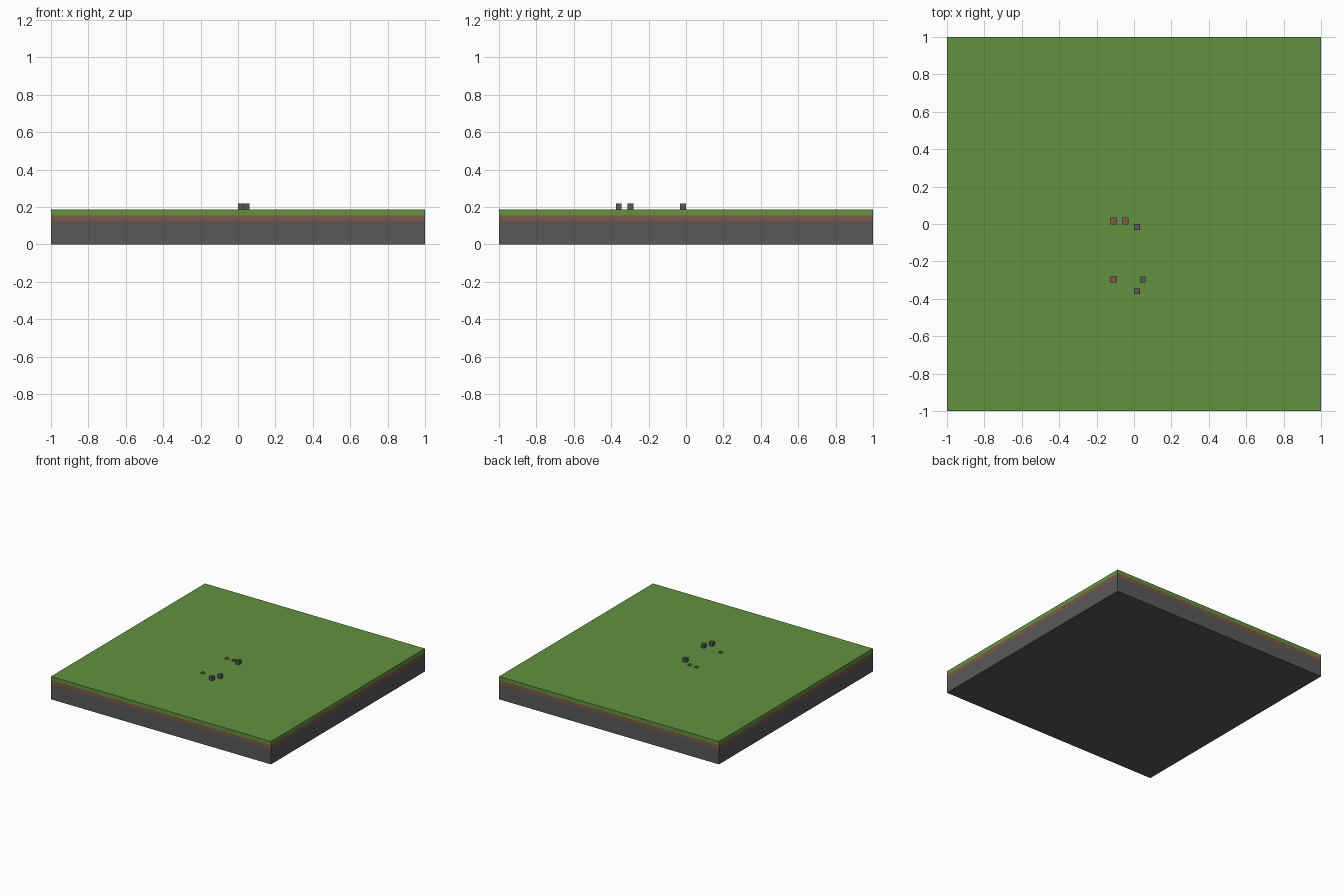
import bpy, bmesh
from mathutils import Vector

if "Cube" in bpy.data.objects:
    bpy.data.objects.remove(bpy.data.objects["Cube"])

U = 2 / 64                      # one block of the 64 x 64 ground
STONE_H, DIRT_H, TOP = 4 * U, 5 * U, 6 * U
PITS = [(-4, 0), (-2, 0), (-4, -10)]       # block cells (x, y)
PEBBLES = [(0, -1), (1, -10), (0, -12)]


def material(name, rgb):
    linear = [((c / 255 + 0.055) / 1.055) ** 2.4 for c in rgb] + [1]
    m = bpy.data.materials.new(name)
    m.use_nodes = True
    m.diffuse_color = linear
    m.node_tree.nodes["Principled BSDF"].inputs["Base Color"].default_value = linear
    return m


stone = material("stone grey", (89, 89, 89))
dirt = material("dirt brown", (123, 89, 70))
turf = material("grass green", (99, 145, 64))


def add_object(name, bm, mats):
    mesh = bpy.data.meshes.new(name)
    bm.to_mesh(mesh)
    bm.free()
    for m in mats:
        mesh.materials.append(m)
    ob = bpy.data.objects.new(name, mesh)
    bpy.context.collection.objects.link(ob)
    return ob


# Ground slab: top sheet cut along the pit edges
bm = bmesh.new()
bmesh.ops.create_grid(bm, x_segments=1, y_segments=1, size=1)
bmesh.ops.translate(bm, verts=bm.verts, vec=(0, 0, TOP))
for axis in (0, 1):
    for line in sorted({p[axis] + k for p in PITS for k in (0, 1)}):
        point, normal = Vector(), Vector()
        point[axis], normal[axis] = line * U, 1
        bmesh.ops.bisect_plane(bm, geom=bm.verts[:] + bm.edges[:] + bm.faces[:],
                               plane_co=point, plane_no=normal)

# Pits: single cells sunk through the grass to the dirt
cells = []
for f in bm.faces:
    c = f.calc_center_median()
    if any(abs(c.x / U - x - 0.5) < 0.1 and abs(c.y / U - y - 0.5) < 0.1 for x, y in PITS):
        cells.append(f)
sunk = bmesh.ops.extrude_discrete_faces(bm, faces=cells)["faces"]
bmesh.ops.translate(bm, verts=list({v for f in sunk for v in f.verts}),
                    vec=(0, 0, DIRT_H - TOP))

# Side bands: grass, dirt, stone, then the base
rim = [e for e in bm.edges if e.is_boundary]
level = TOP
for z in (DIRT_H, STONE_H, 0):
    geom = bmesh.ops.extrude_edge_only(bm, edges=rim)["geom"]
    bmesh.ops.translate(bm, verts=[g for g in geom if isinstance(g, bmesh.types.BMVert)],
                        vec=(0, 0, z - level))
    rim = [e for e in bm.edges if e.is_boundary]
    level = z
bmesh.ops.edgeloop_fill(bm, edges=rim)
bmesh.ops.recalc_face_normals(bm, faces=bm.faces)

# Colour the layers by height
for f in bm.faces:
    z = f.calc_center_median().z
    f.material_index = 0 if z < STONE_H else 1 if z < DIRT_H + 0.001 else 2
add_object("ground_slab", bm, [stone, dirt, turf])

# Loose stone blocks on the grass
for i, (x, y) in enumerate(PEBBLES, 1):
    bm = bmesh.new()
    bmesh.ops.create_cube(bm, size=U)
    ob = add_object(f"stone_block_{i}", bm, [stone])
    ob.location = ((x + 0.5) * U, (y + 0.5) * U, TOP + U / 2)
